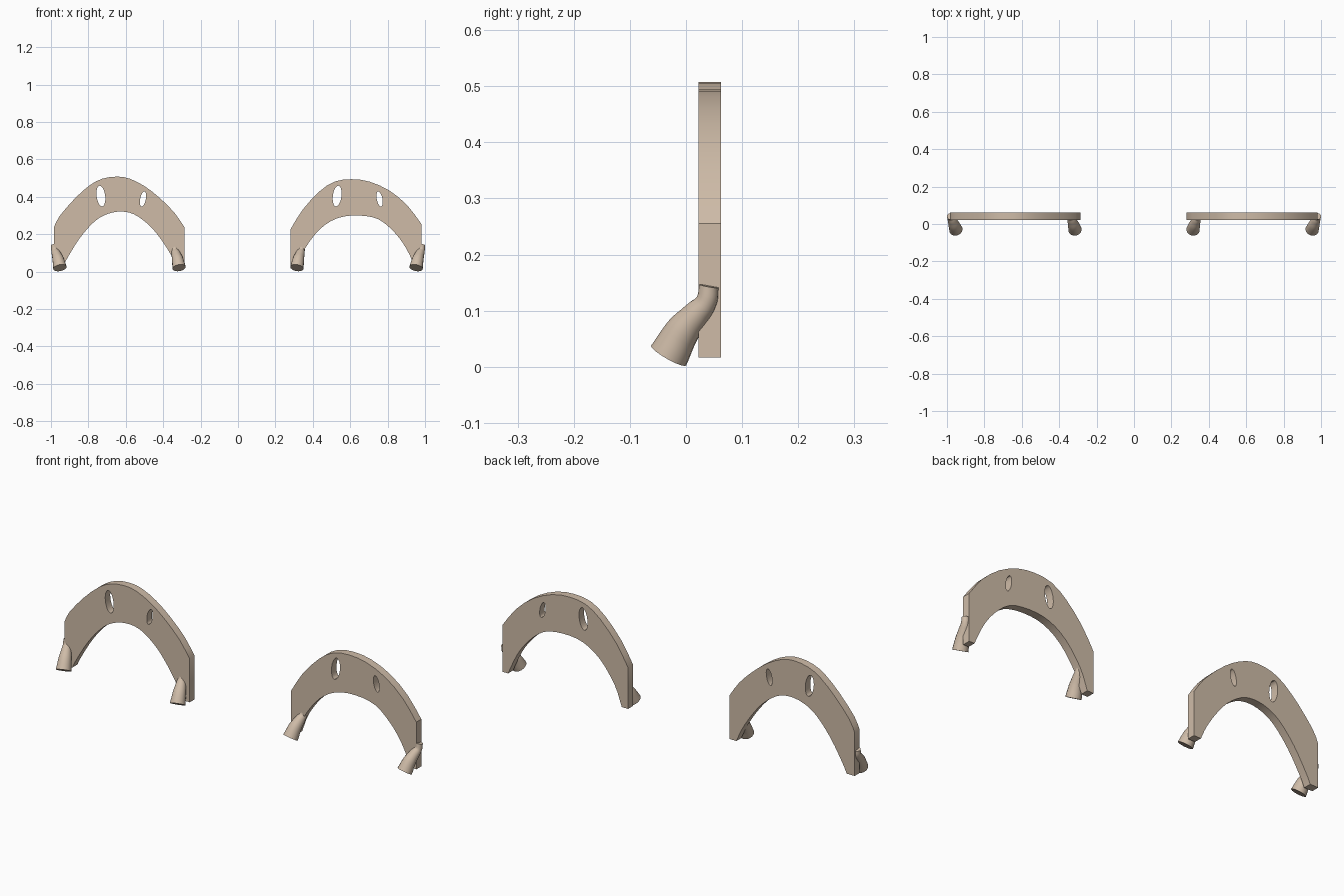
import bpy, bmesh, math
from mathutils import Matrix, Vector

if "Cube" in bpy.data.objects:
    bpy.data.objects.remove(bpy.data.objects["Cube"])

mat = bpy.data.materials.new("tan")
mat.diffuse_color = (0.62, 0.50, 0.39, 1)
mat.use_nodes = True
mat.node_tree.nodes["Principled BSDF"].inputs["Base Color"].default_value = mat.diffuse_color


def smooth_line(pts, steps):
    """Catmull-Rom resampling of an open point list."""
    p = [Vector(a) for a in pts]
    p = [2 * p[0] - p[1]] + p + [2 * p[-1] - p[-2]]
    out = []
    for a, b, c, d in zip(p, p[1:], p[2:], p[3:]):
        for i in range(steps):
            t = i / steps
            out.append(0.5 * (2 * b + (c - a) * t + (2 * a - 5 * b + 4 * c - d) * t ** 2
                              + (3 * b - a - 3 * c + d) * t ** 3))
    return out + [p[-2]]


def hole(cx, cz, rx, rz, tilt):
    pts = []
    for i in range(20):
        a = math.tau * i / 20
        v = Matrix.Rotation(tilt, 2) @ Vector((rx * math.cos(a), rz * math.sin(a)))
        pts.append(v + Vector((cx, cz)))
    return pts


def to_mesh(name, curve, matrix):
    tmp = bpy.data.objects.new("tmp", curve)
    bpy.context.collection.objects.link(tmp)
    dg = bpy.context.evaluated_depsgraph_get()
    mesh = bpy.data.meshes.new_from_object(tmp.evaluated_get(dg))
    bpy.data.objects.remove(tmp)
    mesh.transform(matrix)
    bm = bmesh.new()
    bm.from_mesh(mesh)
    bmesh.ops.remove_doubles(bm, verts=bm.verts, dist=0.0001)
    bmesh.ops.recalc_face_normals(bm, faces=bm.faces)
    bm.to_mesh(mesh)
    bm.free()
    mesh.materials.clear()
    mesh.materials.append(mat)
    ob = bpy.data.objects.new(name, mesh)
    bpy.context.collection.objects.link(ob)
    bpy.ops.object.select_all(action='DESELECT')
    ob.select_set(True)
    bpy.context.view_layer.objects.active = ob
    bpy.ops.object.shade_smooth_by_angle(angle=math.radians(35))
    return ob


def arch(name, outer, inner, holes, feet_z=0.017):
    cu = bpy.data.curves.new(name, 'CURVE')
    cu.dimensions = '2D'
    cu.fill_mode = 'BOTH'
    cu.extrude = 0.02
    corners = [Vector((outer[-1][0], feet_z))], [Vector((outer[0][0], feet_z))]
    outline = smooth_line(outer, 2) + corners[0] + smooth_line(inner, 3)[::-1] + corners[1]
    for loop in [outline] + [hole(*h) for h in holes]:
        s = cu.splines.new('POLY')
        s.points.add(len(loop) - 1)
        for pt, v in zip(s.points, loop):
            pt.co = (v.x, v.y, 0, 1)
        s.use_cyclic_u = True
    to_mesh(name, cu, Matrix.Translation((0, 0.042, 0)) @ Matrix.Rotation(math.pi / 2, 4, 'X'))


def foot(name, x, lean, side):
    # tapered bent peg: x lean share, y, z, radius
    path = [(0, -0.031, 0.020, 0.036), (0.3, -0.006, 0.064, 0.031), (0.62, 0.018, 0.093, 0.025),
            (0.9, 0.036, 0.116, 0.019), (1, 0.041, 0.144, 0.017)]
    cu = bpy.data.curves.new(name, 'CURVE')
    cu.dimensions = '3D'
    cu.bevel_depth = 0.01
    cu.bevel_resolution = 6
    cu.use_fill_caps = True
    s = cu.splines.new('BEZIER')
    s.resolution_u = 5
    s.bezier_points.add(len(path) - 1)
    for bp, (f, y, z, r) in zip(s.bezier_points, path):
        bp.co = (side * (x + lean * f), y, z)
        bp.radius = r / 0.01
        bp.handle_left_type = bp.handle_right_type = 'AUTO'
    to_mesh(name, cu, Matrix.Identity(4))


# arch plates with slots
arch("left_arch",
     [(-.985, .235), (-.955, .295), (-.875, .388), (-.795, .46), (-.725, .497), (-.645, .508),
      (-.58, .497), (-.5, .457), (-.42, .395), (-.34, .315), (-.285, .235)],
     [(-.94, .017), (-.917, .064), (-.848, .176), (-.768, .267), (-.698, .308), (-.625, .321),
      (-.553, .305), (-.473, .246), (-.41, .17), (-.356, .085), (-.325, .017)],
     [(-.733, .404, .023, .056, .13), (-.508, .388, .015, .041, -.2)])
arch("right_arch",
     [(.28, .225), (.345, .33), (.435, .428), (.516, .481), (.607, .494), (.703, .481),
      (.81, .433), (.906, .353), (.98, .255)],
     [(.315, .017), (.355, .118), (.436, .225), (.53, .285), (.639, .3), (.75, .28),
      (.837, .209), (.9, .123), (.95, .017)],
     [(.53, .404, .023, .056, -.13), (.757, .388, .015, .041, .2)])

# pegs at the four arch ends
for side, label in ((-1, "left"), (1, "right")):
    foot(label + "_outer_foot", 0.952, 0.031, side)
    foot(label + "_inner_foot", 0.315, 0.026, side)
